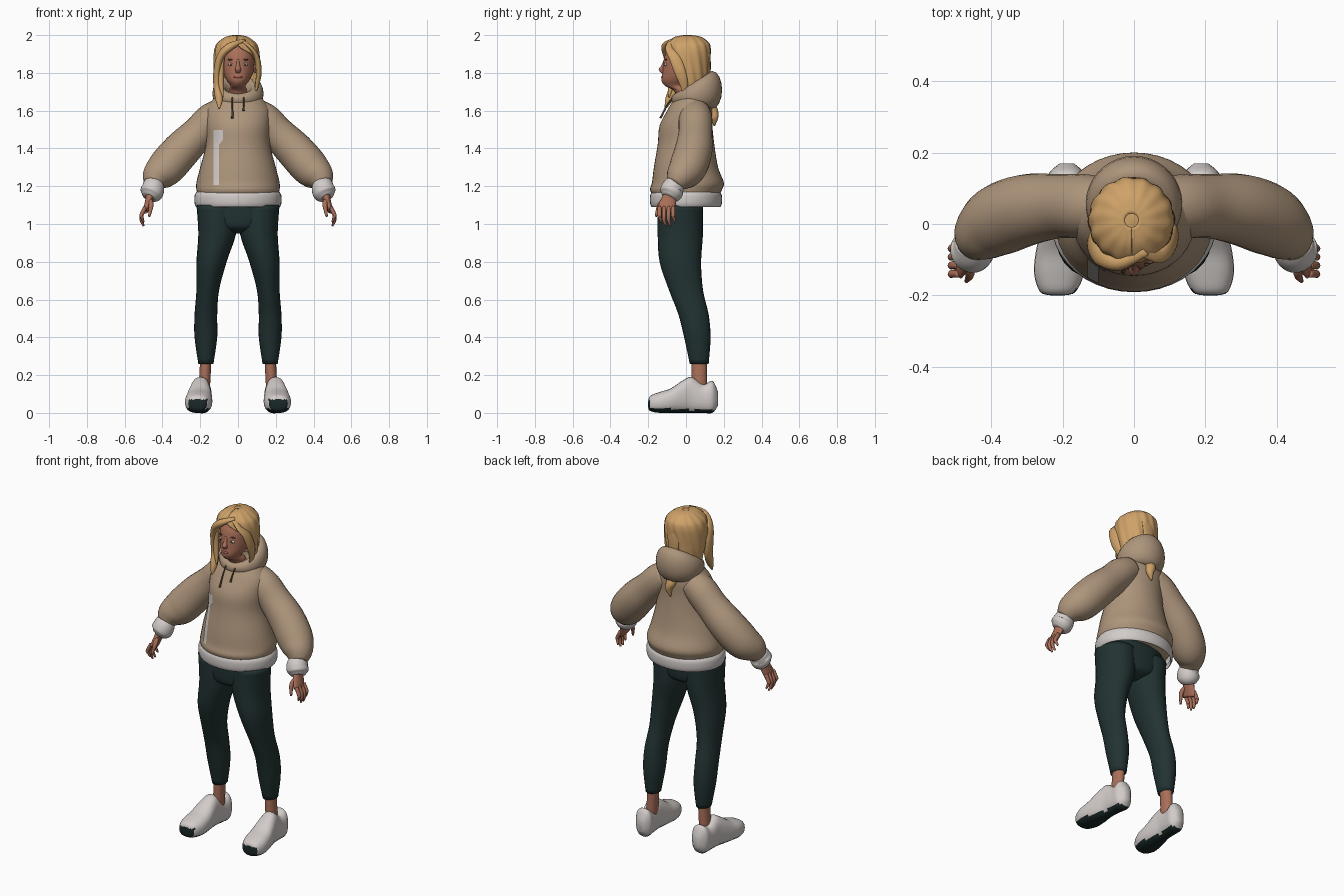
import bpy, bmesh, math
from mathutils import Vector

cube = bpy.data.objects.get("Cube")
if cube:
    bpy.data.objects.remove(cube)

X, Y, Z = Vector((1, 0, 0)), Vector((0, 1, 0)), Vector((0, 0, 1))
LEVEL, UPRIGHT = (X, Y), (X, Z)


def material(name, red, green, blue):
    mat = bpy.data.materials.new(name)
    mat.use_nodes = True
    mat.diffuse_color = (red, green, blue, 1)
    shader = mat.node_tree.nodes["Principled BSDF"]
    shader.inputs["Base Color"].default_value = (red, green, blue, 1)
    shader.inputs["Roughness"].default_value = .8
    return mat


BEIGE = material("beige fleece", .42, .3, .2)
WHITE = material("off white", .64, .6, .58)
CLOTH = material("dark green cloth", .016, .032, .032)
RUBBER = material("black rubber", .01, .02, .02)
SKIN = material("skin", .4, .16, .1)
HAIR = material("blond hair", .62, .36, .14)
LIPS = material("lips", .33, .1, .07)
BROWN = material("brown", .12, .07, .04)


def finish(name, bm, *materials):
    bmesh.ops.recalc_face_normals(bm, faces=bm.faces[:])
    mesh = bpy.data.meshes.new(name)
    bm.to_mesh(mesh)
    bm.free()
    for mat in materials:
        mesh.materials.append(mat)
    for face in mesh.polygons:
        face.use_smooth = True
    obj = bpy.data.objects.new(name, mesh)
    bpy.context.scene.collection.objects.link(obj)
    return obj


def surface(name, grid, *materials, around=False, along=False, caps=False):
    """Join rows of points with quads."""
    bm = bmesh.new()
    rows = [[bm.verts.new(point) for point in row] for row in grid]
    row_pairs = list(zip(rows, rows[1:]))
    if along:
        row_pairs.append((rows[-1], rows[0]))
    for lower, upper in row_pairs:
        for j in range(0 if around else 1, len(lower)):
            bm.faces.new((lower[j - 1], lower[j], upper[j], upper[j - 1]))
    if caps:
        bm.faces.new(rows[0])
        bm.faces.new(rows[-1])
    return finish(name, bm, *materials)


def smooth(rows, steps=4):
    """Catmull-Rom interpolation of rows of any length."""
    last, result = len(rows) - 1, []
    for i in range(last):
        window = [rows[max(0, min(last, k))] for k in range(i - 1, i + 3)]
        for step in range(steps):
            t = step / steps
            result.append([b + (c - a) * t / 2 + (a * 2 - b * 5 + c * 4 - d) * t * t / 2
                           + (b * 3 - a - c * 3 + d) * t * t * t / 2
                           for a, b, c, d in zip(*window)])
    return result + [list(rows[last])]


def loft(name, rows, *materials, sides=24, frame=None, ref=Y, power=1, caps=True, flip=1):
    """Rows are x, y, z, radius and, if not round, second radius; flip = -1 mirrors x."""
    rows = smooth(rows)
    centres = [Vector(row[:3]) for row in rows]
    grid = []
    for i, row in enumerate(rows):
        if frame:
            u, v = frame
        else:
            tangent = centres[min(i + 1, len(rows) - 1)] - centres[max(i - 1, 0)]
            u = tangent.cross(ref).normalized()
            v = tangent.cross(u).normalized()
        ring = []
        for j in range(sides):
            angle = math.tau * j / sides
            c, s = [math.copysign(abs(f(angle)) ** power, f(angle)) for f in (math.cos, math.sin)]
            point = centres[i] + u * (row[3] * c) + v * (row[-1] * s)
            ring.append((point.x * flip, point.y, point.z))
        grid.append(ring)
    return surface(name, grid, *materials, around=True, caps=caps)


def ball(name, centre, size, mat):
    bm = bmesh.new()
    bmesh.ops.create_uvsphere(bm, u_segments=16, v_segments=10, radius=1)
    for vert in bm.verts:
        vert.co = [c + s * value for c, s, value in zip(centre, size, vert.co)]
    return finish(name, bm, mat)


# Hoodie body, hem band and printed chest stripe
torso = [(0, 0, 1.14, .21, .17), (0, 0, 1.18, .22, .19), (0, .01, 1.22, .22, .19),
         (0, 0, 1.3, .2, .17), (0, 0, 1.42, .17, .15), (0, 0, 1.52, .17, .14),
         (0, .02, 1.6, .17, .12), (0, .03, 1.65, .14, .1), (0, .04, 1.7, .1, .07)]
loft("hoodie_body", torso, BEIGE, sides=40, frame=LEVEL)
hem = [(0, 0, 1.12, .22, .17), (0, 0, 1.09, .22, .18), (0, 0, 1.11, .23, .19),
       (0, 0, 1.15, .23, .19), (0, 0, 1.17, .22, .18)]
loft("hoodie_hem", hem, WHITE, sides=40, frame=LEVEL, caps=False)
stripe = []
for _, y, z, half_width, half_depth in smooth(torso):
    if 1.2 < z < 1.52:
        width = .05 if z > 1.42 else .03
        columns = [width * k / 4 - .13 for k in range(5)]
        stripe.append([(x, y - half_depth * math.sqrt(1 - (x / half_width) ** 2) - .004, z)
                       for x in columns])
surface("chest_stripe", stripe, WHITE)

# Hood resting around the neck: low and thin in front, tall behind
hood = []
for i in range(40):
    turn = math.tau * i / 40
    back = (1 - math.cos(turn)) / 2
    thick, tall = .026 * (1 + back), .03 + .07 * back
    ring = []
    for j in range(16):
        angle = math.tau * j / 16
        reach = .096 + thick * math.cos(angle)
        ring.append((reach * math.sin(turn), .043 - reach * math.cos(turn),
                     1.66 + .05 * back + tall * math.sin(angle)))
    hood.append(ring)
surface("hood", hood, BEIGE, around=True, along=True)
for side, x, low in (("right", -.03, 1.56), ("left", .03, 1.6)):
    loft(side + "_drawstring", [(x, -.07, 1.67, .004), (x, -.1, 1.63, .004),
                                (x, low / 2 - .915, low, .006)], BROWN, sides=8)

# Trousers
loft("trouser_hips", [(0, -.03, .95, .03, .05), (0, -.03, .98, .15, .11),
                      (0, -.03, 1.04, .21, .12), (0, -.03, 1.14, .21, .12)],
     CLOTH, frame=LEVEL)

leg = [(.17, .07, .26, .04, .05), (.17, .06, .4, .06, .07), (.17, .04, .52, .06, .08),
       (.16, 0, .65, .06, .09), (.14, -.03, .8, .08, .11), (.11, -.03, .95, .1, .12),
       (.11, -.03, 1.1, .11, .12)]
# Shoe outline: y, bottom, top, half width
outline = [(-.2, .03, .06, .02), (-.19, .01, .09, .05), (-.14, 0, .11, .07), (-.08, 0, .13, .07),
           (-.02, 0, .17, .06), (.03, 0, .19, .05), (.09, 0, .15, .05), (.14, 0, .17, .05),
           (.17, .04, .11, .02)]
shoe = [(.2 - y / 14, y, (low + top) / 2, half, (top - low) / 2) for y, low, top, half in outline]
sleeve = [(.08, .05, 1.59, .08), (.14, .05, 1.55, .09), (.21, .05, 1.48, .09),
          (.3, .04, 1.39, .1), (.38, .01, 1.3, .1), (.43, -.03, 1.25, .08), (.45, -.06, 1.21, .05)]
cuff = [(.45, -.05, 1.22, .05), (.45, -.07, 1.19, .06), (.46, -.08, 1.16, .06),
        (.47, -.09, 1.14, .04)]
palm = [(.46, -.08, 1.17, .03, .03), (.47, -.09, 1.13, .02, .04), (.49, -.11, 1.07, .015, .045)]
thumb = [(.47, -.11, 1.13, .014), (.46, -.14, 1.1, .013), (.47, -.16, 1.04, .006)]

for flip, side in ((1, "left_"), (-1, "right_")):
    loft(side + "trouser_leg", leg, CLOTH, frame=LEVEL, flip=flip)
    loft(side + "ankle", [(.18, .07, .1, .03, .04), (.17, .07, .29, .03, .04)],
         SKIN, frame=LEVEL, flip=flip)

    # Shoe with downward and toe faces in rubber
    footwear = loft(side + "shoe", shoe, WHITE, RUBBER, frame=UPRIGHT, power=.8, flip=flip)
    for face in footwear.data.polygons:
        toe = face.center.y < -.17 and face.center.z < .07 and face.normal.y < -.6
        face.material_index = int(toe or face.normal.z < -.6)

    # Puffy sleeve, cuff and hand
    loft(side + "sleeve", sleeve, BEIGE, flip=flip)
    loft(side + "cuff", cuff, WHITE, flip=flip)
    loft(side + "palm", palm, SKIN, flip=flip)
    loft(side + "thumb", thumb, SKIN, sides=10, flip=flip)
    for number, tip in enumerate((1.01, .99, .99, 1.01)):
        y = .024 * number - .14
        loft(f"{side}finger_{number + 1}",
             [(.49, y, 1.09, .011), (.51, y, 1.05, .011), (.51, y, tip + .03, .01),
              (.5, y + .01, tip, .005)], SKIN, sides=10, flip=flip)

    # Paired facial features
    ball(side + "eye", (.036 * flip, -.107, 1.845), (.016, .008, .008), WHITE)
    ball(side + "iris", (.036 * flip, -.113, 1.845), (.006, .004, .006), BROWN)
    ball(side + "brow", (.037 * flip, -.106, 1.87), (.02, .006, .004), BROWN)
    ball(side + "ear", (.09 * flip, 0, 1.83), (.01, .02, .03), SKIN)

# Head and neck
head = [(0, .01, 1.6, .05, .05), (0, -.01, 1.7, .05, .05), (0, -.05, 1.73, .04, .06),
        (0, -.04, 1.76, .06, .09), (0, -.02, 1.8, .08, .105), (0, -.01, 1.85, .087, .11),
        (0, 0, 1.9, .09, .11), (0, .01, 1.95, .08, .09), (0, .01, 1.98, .04, .05)]
loft("head", head, SKIN, sides=32, frame=LEVEL)
loft("nose", [(0, -.11, 1.87, .008), (0, -.12, 1.84, .01), (0, -.13, 1.82, .015),
              (0, -.12, 1.8, .012)], SKIN, frame=LEVEL)
ball("lips", (0, -.122, 1.778), (.024, .01, .008), LIPS)

# Hair shell: rows are height, half width, half depth, face gap in degrees
shell = []
for z, half_width, half_depth, gap in smooth([
        (2, .02, .02, 1), (1.99, .06, .07, 1), (1.96, .1, .11, 1), (1.93, .115, .12, 14),
        (1.89, .12, .12, 46), (1.83, .12, .115, 74), (1.77, .115, .11, 84), (1.68, .1, .09, 84)]):
    gap = math.radians(max(gap, .5))
    row = []
    for j in range(97):
        angle = gap + (math.tau - 2 * gap) * j / 96
        wave = 1 + .02 * math.cos(14 * angle + 25 * z)
        row.append((half_width * wave * math.sin(angle) - .007,
                    .01 - half_depth * wave * math.cos(angle), z))
    shell.append(row)
hair = surface("hair_shell", shell, HAIR, caps=False)
hair.modifiers.new("thickness", "SOLIDIFY").thickness = .012
ball("hair_crown", (-.007, .01, 1.97), (.07, .08, .028), HAIR)

# Loose locks framing the face, crown lock and the tail below the hood
loft("long_front_lock", [(.03, -.07, 1.97, .01, .02), (-.04, -.11, 1.94, .02, .02),
                         (-.09, -.09, 1.89, .02, .03), (-.11, -.06, 1.81, .02, .04),
                         (-.11, -.06, 1.73, .02, .03), (-.1, -.09, 1.66, .02, .02),
                         (-.1, -.11, 1.61, .004, .004)], HAIR)
loft("inner_front_lock", [(-.08, -.09, 1.9, .01), (-.09, -.08, 1.82, .015),
                          (-.09, -.08, 1.74, .015), (-.08, -.09, 1.67, .004)], HAIR)
loft("short_front_lock", [(.02, -.07, 1.97, .01, .02), (.07, -.09, 1.93, .01, .02),
                          (.1, -.06, 1.88, .015, .03), (.11, -.03, 1.8, .015, .03),
                          (.1, -.01, 1.73, .01, .02), (.09, -.02, 1.69, .004, .006)], HAIR)
loft("crown_lock", [(0, -.06, 1.97, .01, .02), (0, .02, 1.99, .01, .03),
                    (0, .09, 1.95, .02, .04), (0, .12, 1.88, .01, .04),
                    (0, .12, 1.78, .01, .03)], HAIR, ref=X)
loft("hair_tail", [(0, .12, 1.65, .03), (0, .14, 1.6, .03), (.01, .15, 1.56, .02),
                   (0, .15, 1.52, .004)], HAIR, frame=LEVEL)
